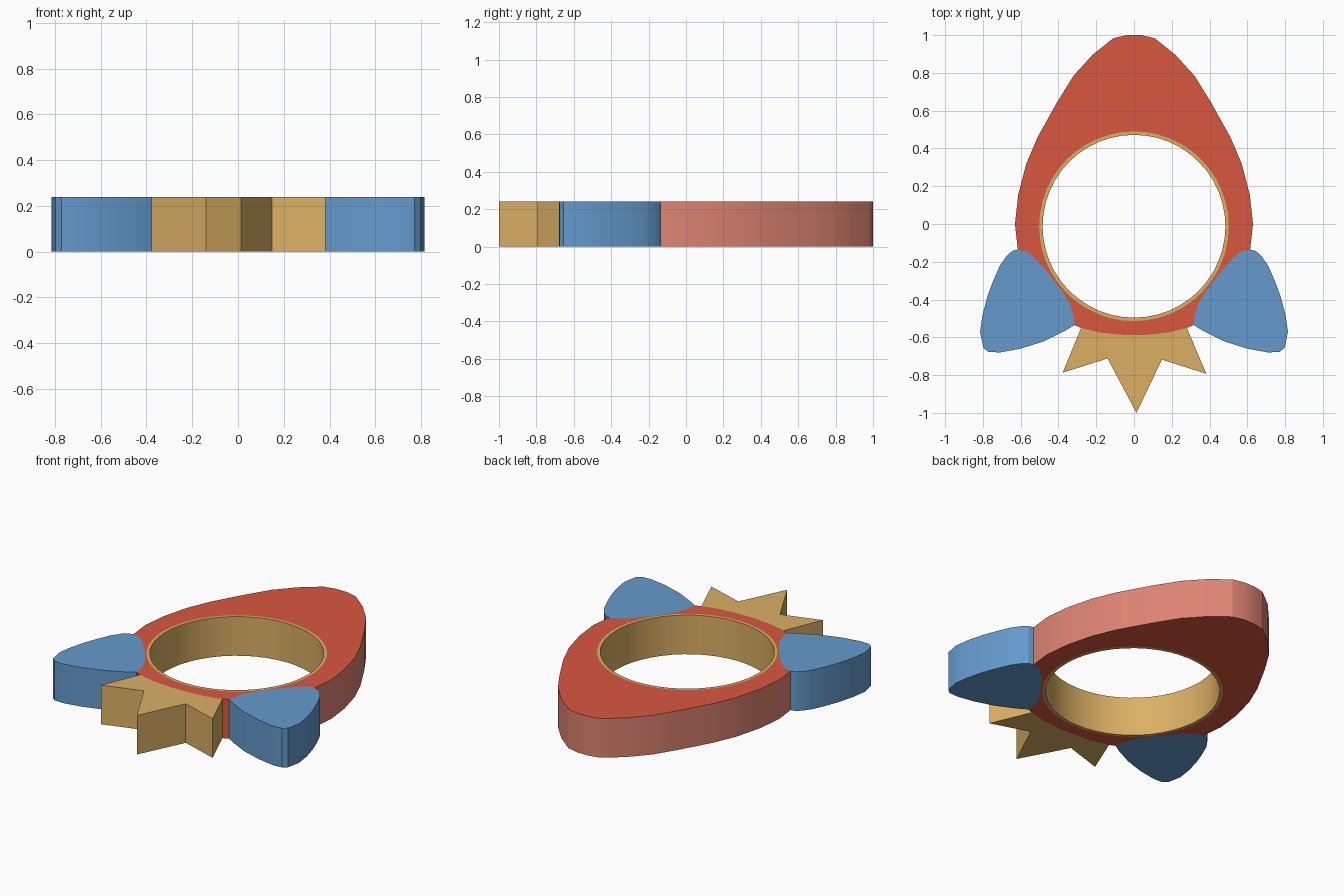
import bpy, bmesh, math

if "Cube" in bpy.data.objects:
    bpy.data.objects.remove(bpy.data.objects["Cube"])

H = 0.24             # plate thickness
RING = (0.0, -0.012)  # centre of the round opening


def srgb(h):
    vals = [int(h[i:i + 2], 16) / 255 for i in (0, 2, 4)]
    return [v / 12.92 if v <= 0.04045 else ((v + 0.055) / 1.055) ** 2.4 for v in vals] + [1]


def material(name, h):
    m = bpy.data.materials.new(name)
    m.diffuse_color = srgb(h)
    m.use_nodes = True
    m.node_tree.nodes["Principled BSDF"].inputs["Base Color"].default_value = m.diffuse_color
    return m


red = material("red", "D9573F")
salmon = material("salmon", "DE8472")
gold = material("gold", "DBB064")
blue = material("blue", "649ACC")


def circle(r, n=48):
    return [(RING[0] + r * math.cos(2 * math.pi * i / n),
             RING[1] + r * math.sin(2 * math.pi * i / n)) for i in range(n)]


def flip(pts):
    return [(-x, y) for x, y in reversed(pts)]


def plate(name, loops, mats, side_rule=None):
    """Fill the closed loops (outer, optional hole) and extrude to height H."""
    bm = bmesh.new()
    edges = []
    for pts in loops:
        vs = [bm.verts.new((x, y, 0)) for x, y in pts]
        edges += [bm.edges.new((vs[i - 1], vs[i])) for i in range(len(vs))]
    bmesh.ops.triangle_fill(bm, edges=edges, use_beauty=True, use_dissolve=False)
    res = bmesh.ops.extrude_face_region(bm, geom=bm.faces[:], use_keep_orig=True)
    top = [g for g in res["geom"] if isinstance(g, bmesh.types.BMVert)]
    bmesh.ops.translate(bm, verts=top, vec=(0, 0, H))
    bmesh.ops.recalc_face_normals(bm, faces=bm.faces[:])
    for f in bm.faces:
        if side_rule and abs(f.normal.z) < 0.5 and side_rule(f.calc_center_median()):
            f.material_index = 1
    me = bpy.data.meshes.new(name)
    bm.to_mesh(me)
    bm.free()
    for m in mats:
        me.materials.append(m)
    ob = bpy.data.objects.new(name, me)
    bpy.context.collection.objects.link(ob)
    bpy.ops.object.select_all(action='DESELECT')
    ob.select_set(True)
    bpy.context.view_layer.objects.active = ob
    bpy.ops.object.shade_smooth_by_angle(angle=math.radians(25))
    return ob


# right-hand outlines, from the nose down to the tail
hull = [(0.04, 1.0), (0.11, 0.983), (0.22, 0.895), (0.32, 0.785), (0.41, 0.64),
        (0.51, 0.46), (0.57, 0.32), (0.613, 0.155), (0.63, 0.0)]
joint = [(0.615, -0.135), (0.56, -0.15), (0.515, -0.19), (0.47, -0.24), (0.39, -0.343),
         (0.34, -0.42), (0.322, -0.48), (0.315, -0.535)]
tail = [(0.28, -0.55), (0.18, -0.575), (0.06, -0.587)]
fin_edge = [(0.37, -0.568), (0.48, -0.622), (0.60, -0.66), (0.71, -0.68), (0.772, -0.677),
            (0.798, -0.655), (0.815, -0.57), (0.802, -0.48), (0.775, -0.38), (0.745, -0.30),
            (0.71, -0.22), (0.675, -0.17), (0.645, -0.143)]

# body with round opening: lighter outer wall, red tail wall
half = hull + joint + tail
plate("body", [half + flip(half), circle(0.502)], [red, salmon], lambda c: c.y > -0.4)

# window rim
plate("window_rim", [circle(0.502), circle(0.484)], [gold])

# side fins
fin = joint + fin_edge
plate("right_fin", [fin], [blue])
plate("left_fin", [flip(fin)], [blue])

# exhaust flame, seated against the tail
points = [(-0.378, -0.787), (-0.14, -0.712), (0.013, -1.0), (0.148, -0.718), (0.383, -0.793)]
plate("flame", [tail + flip(tail) + points], [gold])
